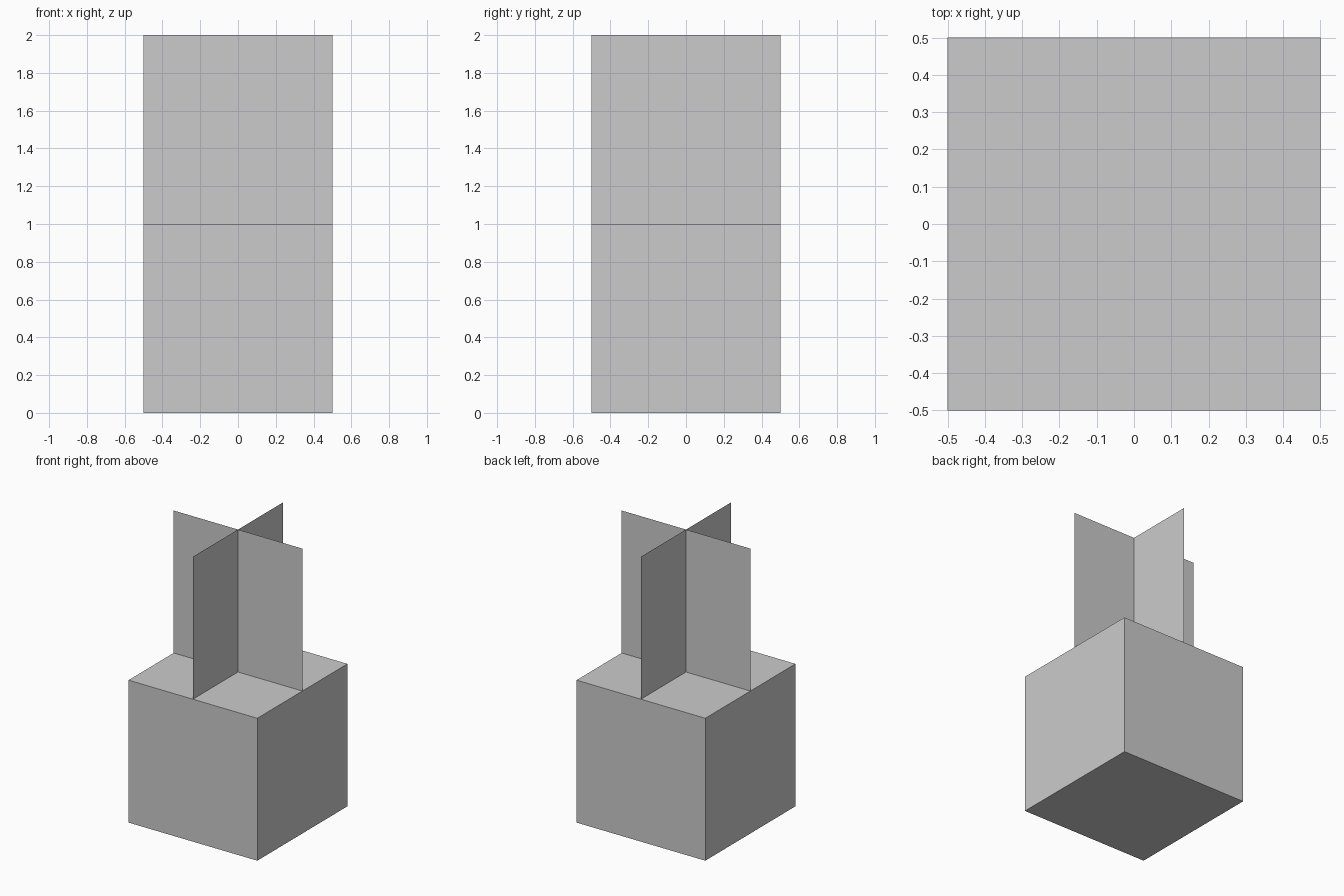
import bpy
from math import pi

if "Cube" in bpy.data.objects:
    bpy.data.objects.remove(bpy.data.objects["Cube"])

# Solid cube base
bpy.ops.mesh.primitive_cube_add(size=1, location=(0, 0, 0.5))
bpy.context.object.name = "block_base"

# Two thin upright sheets crossing at the centre, standing on the base
for name, turn in (("cross_panel_wide", 0), ("cross_panel_deep", pi / 2)):
    bpy.ops.mesh.primitive_plane_add(size=1, location=(0, 0, 1.5),
                                     rotation=(pi / 2, 0, turn))
    bpy.context.object.name = name
